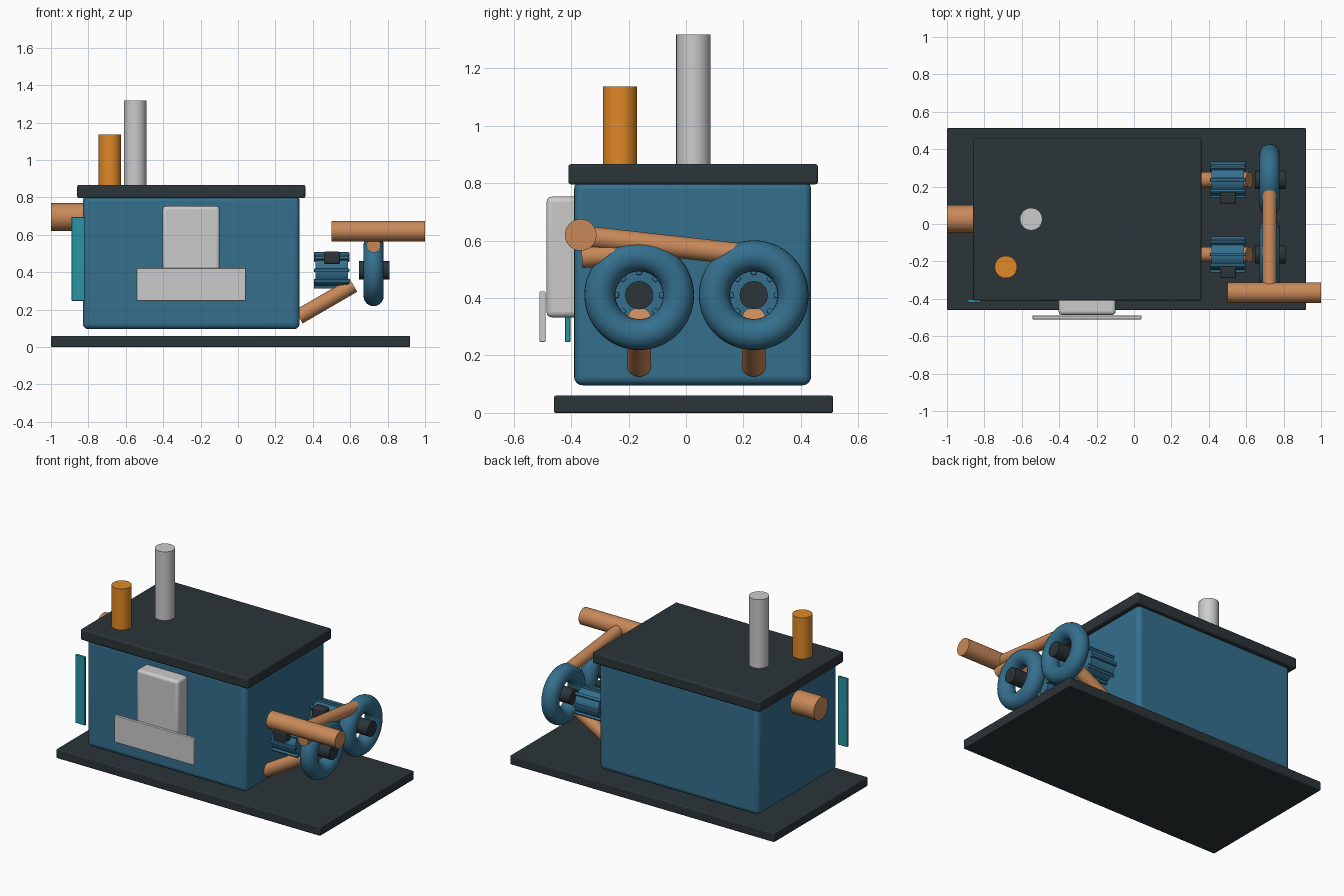
import bpy
from math import pi, sin, cos
from mathutils import Vector

if "Cube" in bpy.data.objects:
    bpy.data.objects.remove(bpy.data.objects["Cube"])


def material(name, rgb):
    m = bpy.data.materials.new(name)
    m.diffuse_color = (*rgb, 1)
    m.use_nodes = True
    m.node_tree.nodes["Principled BSDF"].inputs["Base Color"].default_value = m.diffuse_color
    return m


BLUE = material("blue_paint", (0.035, 0.16, 0.27))
DARK = material("dark_steel", (0.025, 0.035, 0.04))
COPPER = material("copper", (0.58, 0.25, 0.10))
ORANGE = material("orange_paint", (0.75, 0.25, 0.02))
TEAL = material("teal_glass", (0.02, 0.30, 0.36))


def finish(ob, name, mat):
    ob.name = name
    if mat:
        ob.data.materials.append(mat)
    bpy.ops.object.shade_smooth_by_angle()
    return ob


def box(name, lo, hi, mat=None, bevel=0.0, segments=3):
    lo, hi = Vector(lo), Vector(hi)
    bpy.ops.mesh.primitive_cube_add(size=1, location=(lo + hi) / 2)
    ob = bpy.context.object
    ob.scale = hi - lo
    bpy.ops.object.transform_apply(location=False, rotation=False, scale=True)
    if bevel:
        mod = ob.modifiers.new("bevel", 'BEVEL')
        mod.width, mod.segments = bevel, segments
    return finish(ob, name, mat)


def pipe(name, a, b, r, mat=None):
    a, b = Vector(a), Vector(b)
    d = b - a
    bpy.ops.mesh.primitive_cylinder_add(vertices=40, radius=r, depth=d.length, location=(a + b) / 2,
                                        rotation=d.to_track_quat('Z', 'Y').to_euler())
    return finish(bpy.context.object, name, mat)


# Base plate, tank and lid
box("base_plate", (-1, -0.46, 0), (0.92, 0.512, 0.06), DARK, 0.006)
box("tank", (-0.83, -0.39, 0.096), (0.33, 0.436, 0.81), BLUE, 0.03, 4)
box("tank_lid", (-0.86, -0.41, 0.796), (0.36, 0.46, 0.867), DARK, 0.01)

# Vents and return inlet
pipe("vent_stack", (-0.55, 0.026, 0.84), (-0.55, 0.026, 1.318), 0.06)
pipe("overflow_stack", (-0.685, -0.23, 0.84), (-0.685, -0.23, 1.137), 0.06, ORANGE)
pipe("return_inlet", (-1, 0.027, 0.695), (-0.78, 0.027, 0.695), 0.074, COPPER)

# Front fittings
box("level_gauge", (-0.89, -0.421, 0.247), (-0.82, -0.403, 0.695), TEAL, 0.003)
box("control_box", (-0.403, -0.486, 0.333), (-0.098, -0.37, 0.753), None, 0.018)
box("name_plate", (-0.543, -0.51, 0.247), (0.04, -0.489, 0.423), None, 0.004)

# Two pump sets
ZC = 0.41
for i, y in enumerate((-0.163, 0.236), 1):
    pipe(f"motor_body_{i}", (0.415, y, ZC), (0.588, y, ZC), 0.083, BLUE)
    # Cooling fins around the motor
    for k in range(8):
        a = k * pi / 4
        fin = box(f"motor_fin_{i}_{k + 1}", (0.407, -0.009, -0.013), (0.595, 0.009, 0.013), BLUE, 0.003, 2)
        fin.location = (0.501, y + 0.084 * sin(a), ZC + 0.084 * cos(a))
        fin.rotation_euler.x = -a
    box(f"terminal_box_{i}", (0.459, y - 0.127, 0.445), (0.545, y - 0.065, 0.51), DARK, 0.008)
    # Ring-shaped pump casing with hub
    bpy.ops.mesh.primitive_torus_add(major_radius=0.137, minor_radius=0.054, major_segments=64,
                                     minor_segments=24, location=(0.725, y, ZC), rotation=(0, pi / 2, 0))
    finish(bpy.context.object, f"pump_casing_{i}", BLUE)
    pipe(f"pump_hub_{i}", (0.647, y, ZC), (0.81, y, ZC), 0.049, DARK)
    pipe(f"suction_pipe_{i}", (0.325, y, 0.162), (0.617, y, 0.331), 0.041, COPPER)

# Discharge pipework
pipe("discharge_main", (0.5, -0.367, 0.62), (1, -0.367, 0.62), 0.055, COPPER)
pipe("discharge_branch_1", (0.725, -0.363, 0.543), (0.725, -0.16, 0.552), 0.038, COPPER)
pipe("discharge_branch_2", (0.725, -0.363, 0.615), (0.725, 0.182, 0.554), 0.038, COPPER)
